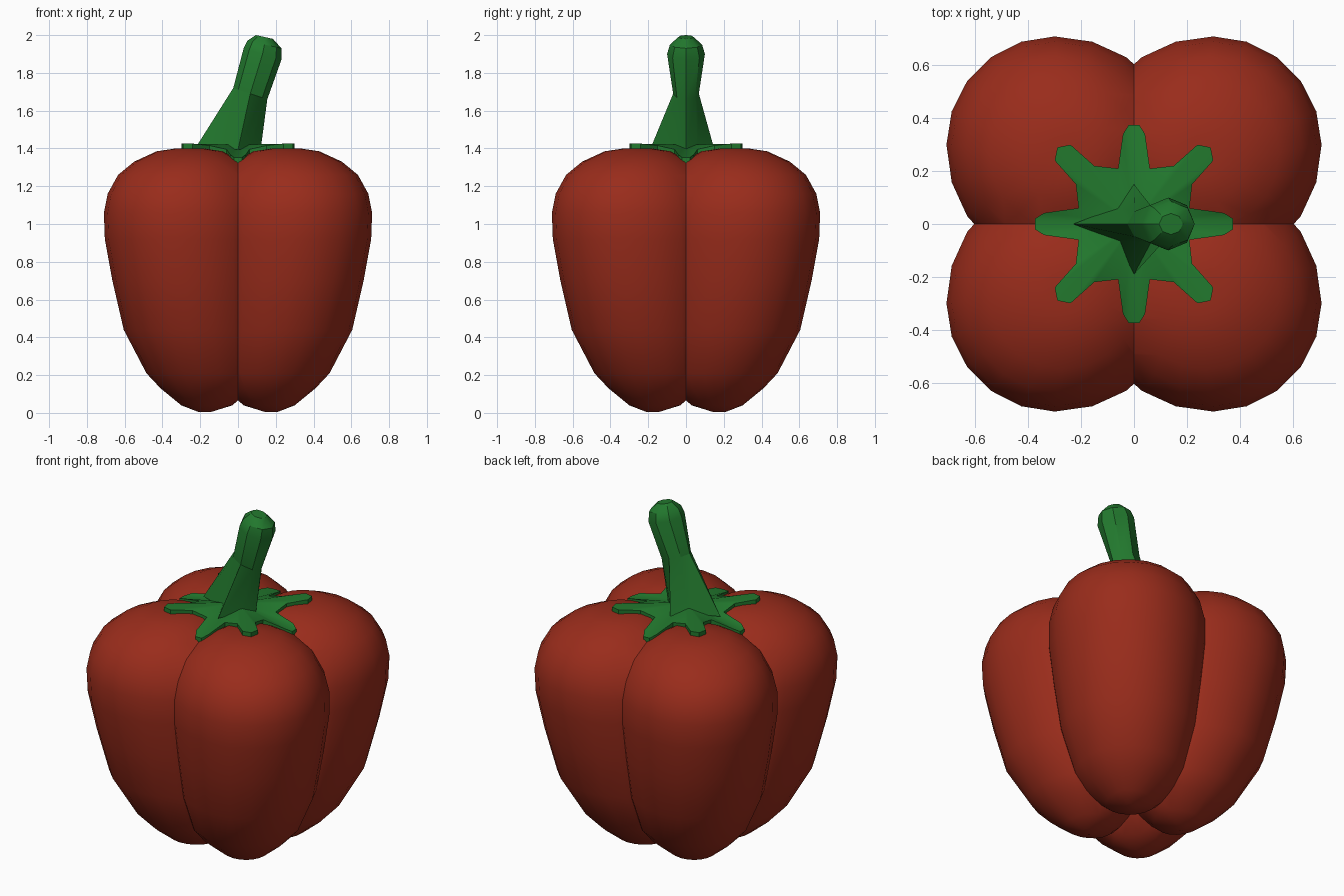
import bpy, bmesh, math

if "Cube" in bpy.data.objects:
    bpy.data.objects.remove(bpy.data.objects["Cube"])


def material(name, rgb):
    m = bpy.data.materials.new(name)
    m.diffuse_color = (*rgb, 1)
    m.use_nodes = True
    m.node_tree.nodes["Principled BSDF"].inputs["Base Color"].default_value = m.diffuse_color
    return m


RED = material("red_skin", (0.32, 0.025, 0.011))
GREEN = material("green_stalk", (0.016, 0.19, 0.027))


def make_object(name, bm, mat, angle):
    bmesh.ops.recalc_face_normals(bm, faces=bm.faces[:])
    me = bpy.data.meshes.new(name)
    bm.to_mesh(me)
    bm.free()
    ob = bpy.data.objects.new(name, me)
    bpy.context.collection.objects.link(ob)
    me.materials.append(mat)
    bpy.ops.object.select_all(action='DESELECT')
    ob.select_set(True)
    bpy.context.view_layer.objects.active = ob
    bpy.ops.object.shade_smooth_by_angle(angle=math.radians(angle))
    return ob


def loft(bm, rings):
    loops = [[bm.verts.new(p) for p in ring] for ring in rings]
    for a, b in zip(loops, loops[1:]):
        for i in range(len(a)):
            j = (i + 1) % len(a)
            bm.faces.new((a[i], a[j], b[j], b[i]))
    bm.faces.new(loops[0][::-1])
    bm.faces.new(loops[-1])


# Pepper body: one lobe (height, centre, radius, inward stretch), cut and mirrored
LOBE = [(0.005, .18, .03, 1.25), (0.04, .18, .12, 1.25), (0.13, .19, .22, 1.2),
        (0.21, .20, .285, 1.12), (0.44, .25, .355, 1.1), (0.70, .275, .39, 1.1),
        (0.92, .295, .41, 1.12), (1.06, .30, .41, 1.12), (1.16, .30, .39, 1.1),
        (1.26, .29, .345, 1.05), (1.33, .27, .28, 1.02), (1.385, .26, .17, 1.05),
        (1.40, .26, .07, 1.1)]
SIDES = 20


def lobe_ring(z, c, r, stretch):
    ring = []
    for i in range(SIDES):
        a = math.tau * i / SIDES
        d = [r * f(a) for f in (math.cos, math.sin)]
        ring.append([c + (v if v > 0 else v * stretch) for v in d] + [z])
    return ring


bm = bmesh.new()
loft(bm, [lobe_ring(*row) for row in LOBE])
for axis in ((1, 0, 0), (0, 1, 0)):
    bmesh.ops.bisect_plane(bm, geom=bm.verts[:] + bm.edges[:] + bm.faces[:], dist=1e-5,
                           plane_co=(0, 0, 0), plane_no=axis, clear_inner=True)
body = make_object("pepper_body", bm, RED, 40)
mirror = body.modifiers.new("four_lobes", 'MIRROR')
mirror.use_axis = (True, True, False)
mirror.use_mirror_merge = False  # keeps the creases between lobes crisp

# Calyx: eight-armed star, one quadrant of outline turned four times
QUADRANT = [(.34, -.042, 1.368), (.375, -.02, 1.352), (.375, .02, 1.352), (.34, .042, 1.368),
            (.21, .06, 1.395), (.22, .15, 1.415), (.30, .24, 1.425), (.29, .29, 1.425),
            (.24, .30, 1.425), (.15, .22, 1.415), (.06, .21, 1.395)]
bm = bmesh.new()
outline = []
for q in range(4):
    ca, sa = ((1, 0), (0, 1), (-1, 0), (0, -1))[q]
    outline += [(x * ca - y * sa, x * sa + y * ca, z) for x, y, z in QUADRANT]
top = [bm.verts.new(p) for p in outline]
low = [bm.verts.new((x, y, z - .04)) for x, y, z in outline]
hub_top, hub_low = bm.verts.new((0, 0, 1.42)), bm.verts.new((0, 0, 1.36))
for i in range(len(top)):
    j = (i + 1) % len(top)
    bm.faces.new((hub_top, top[i], top[j]))
    bm.faces.new((hub_low, low[j], low[i]))
    bm.faces.new((top[i], low[i], low[j], top[j]))
make_object("calyx", bm, GREEN, 30)

# Stem: ridged star base narrowing to a leaning, blunt eight-sided tip
BASE = [.12, .085, .15, .09, .23, .09, .19, .085]


def stem_ring(x, z, rx, ry, lean):
    ring = []
    for i in range(8):
        a = math.tau * i / 8
        ring.append((x + rx * math.cos(a), ry * math.sin(a), z - lean * math.cos(a)))
    return ring


base = [(r * math.cos(math.tau * i / 8), r * math.sin(math.tau * i / 8), 1.395)
        for i, r in enumerate(BASE)]
bm = bmesh.new()
loft(bm, [base, stem_ring(.065, 1.69, .09, .068, .03), stem_ring(.13, 1.90, .10, .10, .03),
          stem_ring(.14, 1.95, .09, .085, .02), stem_ring(.14, 1.99, .045, .04, .01)])
make_object("stem", bm, GREEN, 30)
